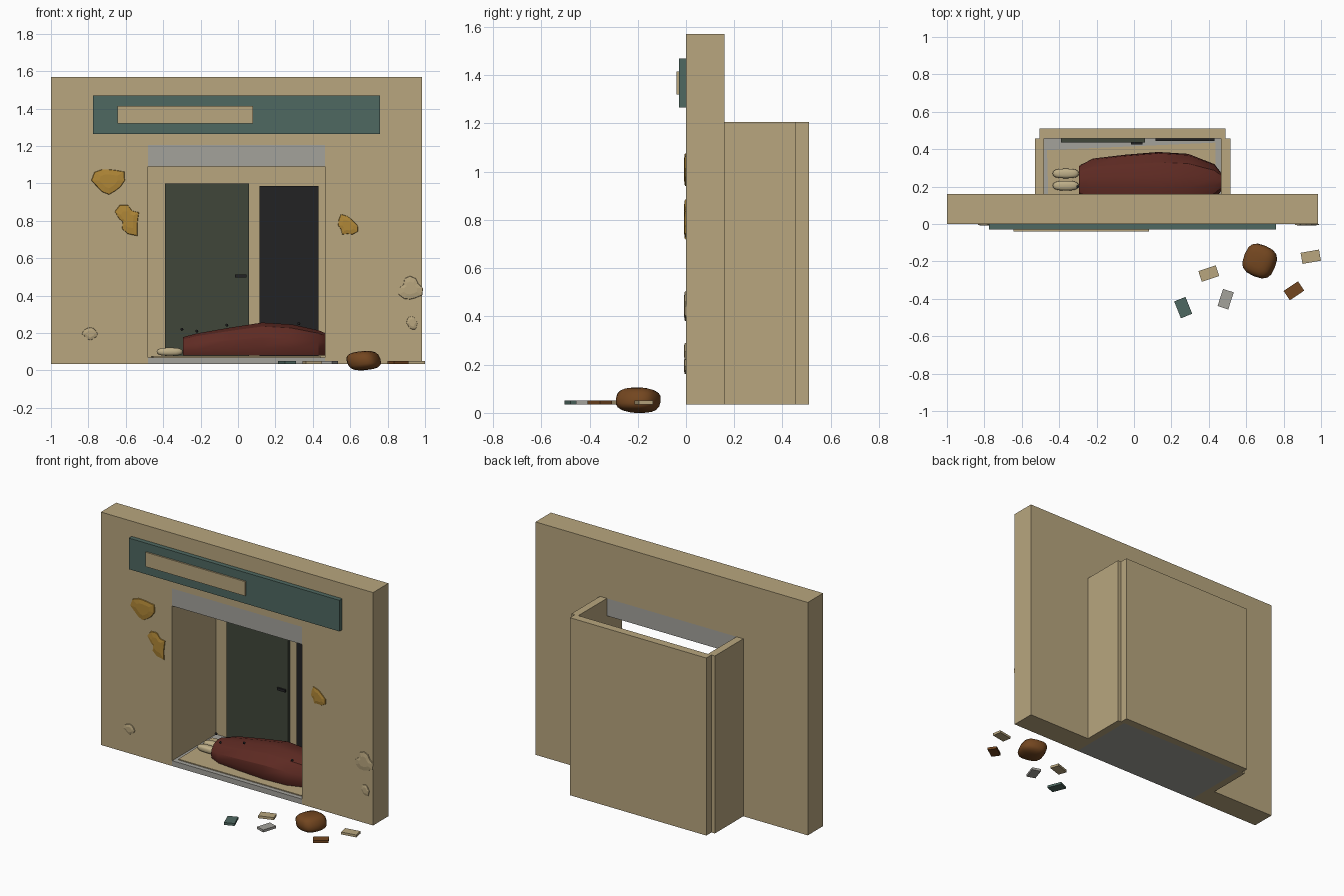
import bpy, bmesh, math
from mathutils import Matrix, Vector

if "Cube" in bpy.data.objects:
    bpy.data.objects.remove(bpy.data.objects["Cube"])


def material(name, rgb):
    m = bpy.data.materials.new(name)
    m.diffuse_color = (*rgb, 1)
    m.use_nodes = True
    m.node_tree.nodes["Principled BSDF"].inputs["Base Color"].default_value = m.diffuse_color
    return m


TAN = material("tan plaster", (.48, .38, .21))
GREY = material("grey concrete", (.37, .36, .33))
TEAL = material("teal paint", (.078, .14, .12))
DOOR = material("dark green door", (.051, .061, .042))
BLACK = material("black", (.016, .016, .017))
RED = material("dark red cloth", (.115, .024, .017))
MUSTARD = material("mustard stain", (.434, .242, .038))
BROWN = material("brown", (.17, .061, .014))
CREAM = material("cream", (.52, .43, .25))


def finish(name, bm, mat, smooth=None):
    bmesh.ops.recalc_face_normals(bm, faces=bm.faces)
    me = bpy.data.meshes.new(name)
    bm.to_mesh(me)
    bm.free()
    me.materials.append(mat)
    ob = bpy.data.objects.new(name, me)
    bpy.context.collection.objects.link(ob)
    if smooth:
        bpy.ops.object.select_all(action='DESELECT')
        ob.select_set(True)
        bpy.context.view_layer.objects.active = ob
        bpy.ops.object.shade_smooth_by_angle(angle=math.radians(smooth))
    return ob


def box(name, mat, x, y, z, turn=0):
    """Box from ranges, turned about its own vertical axis (degrees)."""
    bm = bmesh.new()
    size = [b - a for a, b in (x, y, z)]
    mid = Vector([(a + b) / 2 for a, b in (x, y, z)])
    m = Matrix.Translation(mid) @ Matrix.Rotation(math.radians(turn), 4, 'Z') @ Matrix.Diagonal((*size, 1))
    bmesh.ops.create_cube(bm, size=1, matrix=m)
    return finish(name, bm, mat)


def prism(name, mat, pts, offset):
    """Extrude a planar outline along an offset vector."""
    bm = bmesh.new()
    face = bm.faces.new([bm.verts.new(p) for p in pts])
    new = bmesh.ops.extrude_face_region(bm, geom=[face], use_keep_orig=True)["geom"]
    bmesh.ops.translate(bm, verts=[v for v in new if isinstance(v, bmesh.types.BMVert)], vec=offset)
    return finish(name, bm, mat)


def ellipsoid(name, mat, centre, radii, power=1.0, turn=(0, 0, 0), smooth=40, seg=16, rings=10):
    """Rounded block fitted to a bounding box; lower power gives a squarer form."""
    bm = bmesh.new()
    bmesh.ops.create_uvsphere(bm, u_segments=seg, v_segments=rings, radius=1)
    for v in bm.verts:
        v.co = Vector([math.copysign(abs(c) ** power, c) for c in v.co])
    for angle, axis in zip(turn, 'XYZ'):
        bm.transform(Matrix.Rotation(math.radians(angle), 4, axis))
    top = [max(abs(v.co[i]) for v in bm.verts) for i in range(3)]
    for v in bm.verts:
        v.co = Vector([centre[i] + v.co[i] / top[i] * radii[i] for i in range(3)])
    return finish(name, bm, mat, smooth)


# Front wall with doorway
L, R = -.48, .465
outline = [(-1, .035), (L, .035), (L, 1.205), (R, 1.205), (R, .035), (.985, .035), (.985, 1.57), (-1, 1.57)]
prism("front_wall", TAN, [(x, 0, z) for x, z in outline], (0, .16, 0))
box("lintel", GREY, (L, R), (0, .16), (1.09, 1.205))

# Alcove behind the doorway, open at the top
box("alcove_left_wall", TAN, (-.53, L), (.16, .457), (.035, 1.205))
box("alcove_right_wall", TAN, (R, .515), (.16, .457), (.035, 1.205))
box("alcove_back_wall", TAN, (-.505, .49), (.457, .51), (.035, 1.205))
box("floor_slab", GREY, (L, R), (0, .457), (.035, .07))
prism("floor_mat", TAN, [(-.455, .03, .07), (.44, .03, .07), (.435, .435, .07), (-.465, .395, .07)], (0, 0, .006))

# Doors on the back wall
box("green_door", DOOR, (-.39, .06), (.437, .457), (.07, 1.0))
box("door_handle", BLACK, (-.015, .045), (.426, .437), (.497, .513))
box("dark_doorway", BLACK, (.115, .43), (.445, .457), (.07, .985))

# Sign over the doorway
box("sign_board", TEAL, (-.775, .76), (-.03, 0), (1.265, 1.47))
box("sign_plate", TAN, (-.645, .08), (-.04, -.03), (1.32, 1.415))

# Covered bundle lofted along x: station, back edge, top height
stations = [(-.295, .31, .178), (-.22, .35, .198), (-.05, .37, .228), (.13, .385, .256),
            (.29, .375, .246), (.43, .32, .215), (.465, .275, .2)]
section = [(-.9, 0), (-1, .25), (-.95, .55), (-.65, .88), (-.2, 1), (.2, 1), (.65, .88), (.95, .55), (1, .25), (.9, 0)]
bm = bmesh.new()
loops = []
for x, back, top in stations:
    half = back - .225
    loops.append([bm.verts.new((x, .225 + a * half, .08 + b * (top - .08))) for a, b in section])
n = len(section)
for p, q in zip(loops, loops[1:]):
    for i in range(n):
        bm.faces.new((p[i], p[(i + 1) % n], q[(i + 1) % n], q[i]))
bm.faces.new(loops[0])
bm.faces.new(loops[-1])
finish("covered_bundle", bm, RED, 30)

# Feet at the end of the bundle, and flies around it
for i, y in enumerate((.205, .27)):
    ellipsoid(f"foot_{i + 1}", CREAM, (-.365, y, .1), (.07, .026, .022), .75)
for i, (x, y, z) in enumerate([(-.3, .2, .22), (-.22, .13, .21), (-.06, .15, .242), (.325, .1, .25)]):
    ellipsoid(f"fly_{i + 1}", BLACK, (x, y, z), (.008, .008, .008), seg=8, rings=6)

# Ragged patches on the wall: centre, then radii counter-clockwise from +x
patches = [
    ("stain", MUSTARD, -.69, 1.015, (.085, .095, .065, .06, .07, .09, .095, .07, .07, .075, .065, .07)),
    ("stain", MUSTARD, -.59, .81, (.055, .07, .05, .075, .085, .08, .045, .03, .06, .08, .105, .06)),
    ("stain", MUSTARD, .585, .775, (.055, .04, .04, .05, .07, .055, .05, .04, .055, .045, .055, .065)),
    ("plaster_chip", TAN, .92, .44, (.07, .05, .06, .065, .06, .04, .06, .07, .065, .06, .06, .075)),
    ("plaster_chip", TAN, .93, .255, (.03, .025, .03, .035, .035, .03, .03, .025, .03, .035, .04, .03)),
    ("plaster_chip", TAN, -.79, .195, (.04, .035, .035, .035, .035, .04, .045, .03, .03, .035, .03, .035)),
]
for k, (name, mat, cx, cz, radii) in enumerate(patches):
    bm = bmesh.new()
    rings = []
    for scale, y in ((1, 0), (.97, -.005), (.55, -.009)):
        rings.append([bm.verts.new((cx + r * scale * math.cos(i * math.tau / 12), y,
                                    cz + r * scale * math.sin(i * math.tau / 12))) for i, r in enumerate(radii)])
    for p, q in zip(rings, rings[1:]):
        for i in range(12):
            j = (i + 1) % 12
            bm.faces.new((p[i], p[j], q[j], q[i]))
    bm.faces.new(rings[-1])
    finish(f"{name}_{k + 1}", bm, mat)

# Brown lump on the ground
ellipsoid("brown_lump", BROWN, (.672, -.198, .0525), (.093, .093, .0525), .7, (0, -12, -22), 50)

# Scattered flat scraps
scraps = [(TEAL, .263, -.447, .065, .097, 22), (TAN, .4, -.265, .098, .06, 18), (GREY, .49, -.402, .06, .096, -18),
          (BROWN, .855, -.357, .093, .06, 34), (TAN, .945, -.175, .1, .06, 10)]
for i, (mat, x, y, w, d, a) in enumerate(scraps):
    box(f"scrap_{i + 1}", mat, (x - w / 2, x + w / 2), (y - d / 2, y + d / 2), (.035, .051), a)
